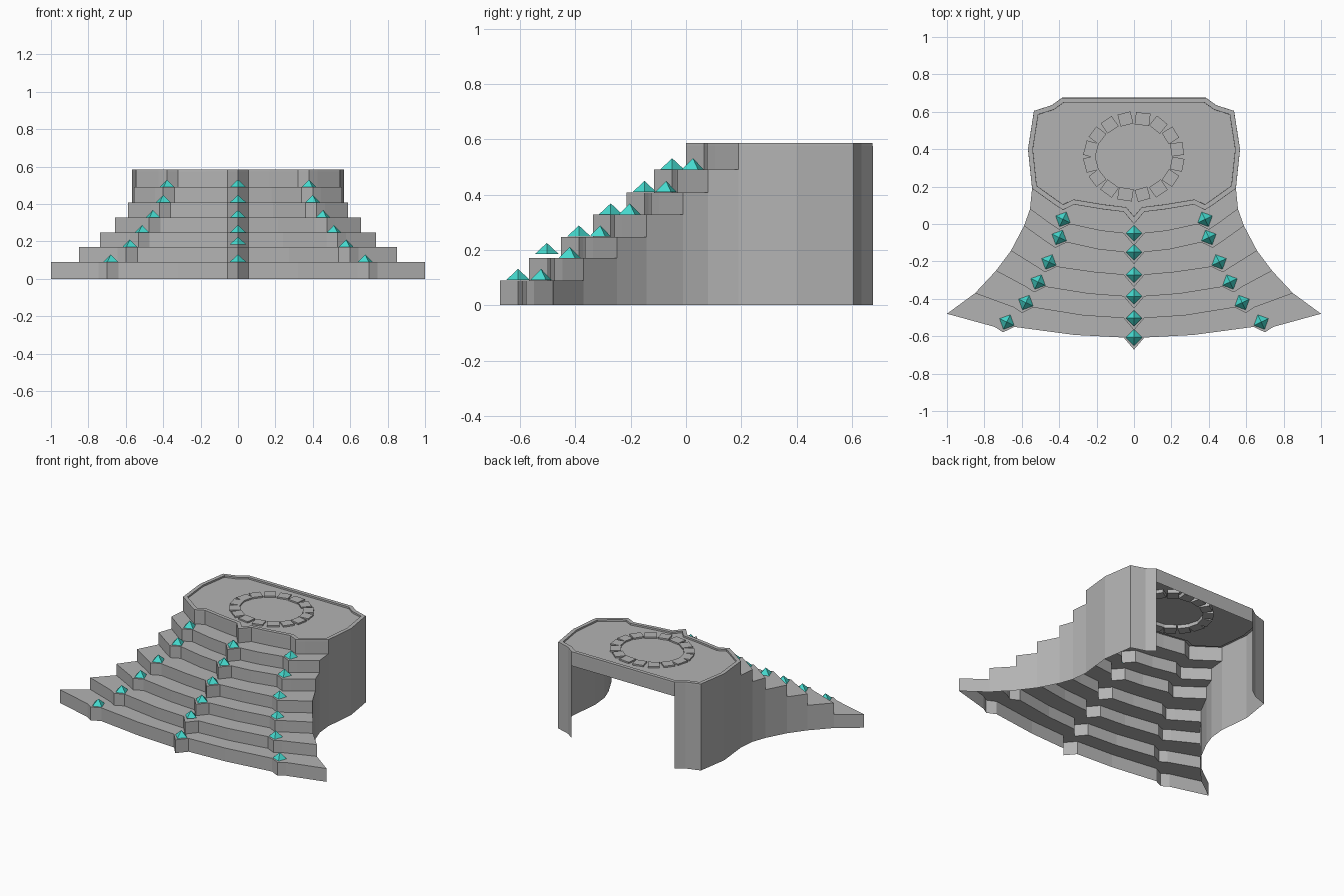
import bpy, bmesh, math, random
from mathutils import Matrix

random.seed(4)
old = bpy.data.objects.get("Cube")
if old:
    bpy.data.objects.remove(old, do_unlink=True)


def material(name, rgb):
    m = bpy.data.materials.new(name)
    m.use_nodes = True
    m.diffuse_color = (*rgb, 1)
    m.node_tree.nodes["Principled BSDF"].inputs["Base Color"].default_value = (*rgb, 1)
    return m


STONE = material("grey stone", (0.45, 0.45, 0.45))
GEM = material("turquoise gem", (0.06, 0.70, 0.62))


def finish(bm, name, mat):
    me = bpy.data.meshes.new(name)
    bm.to_mesh(me)
    bm.free()
    me.materials.append(mat)
    ob = bpy.data.objects.new(name, me)
    bpy.context.collection.objects.link(ob)
    return ob


def strip(bm, low, high):
    """Row of quads between two matching lines of points."""
    a = [bm.verts.new(p) for p in low]
    b = [bm.verts.new(p) for p in high]
    for i in range(len(a) - 1):
        bm.faces.new((a[i], a[i + 1], b[i + 1], b[i]))


def at(line, z):
    return [(x, y, z) for x, y in line]


def flip(line):
    return [(-x, y) for x, y in reversed(line)]


# Per step: top height, outer corner, side point centre, middle front y
heights = [0.09, 0.17, 0.247, 0.327, 0.408, 0.49, 0.575]
corners = [(-1, -.48), (-.85, -.37), (-.738, -.25), (-.658, -.143),
           (-.588, -.01), (-.556, .08), (-.545, .19)]
points = [(-.68, -.524), (-.578, -.42), (-.513, -.31), (-.455, -.203),
          (-.40, -.072), (-.38, .025), (-.36, .13)]
fronts = [-.607, -.503, -.387, -.272, -.15, -.05, .065]


def front_line(i):
    (gx, gy), f = points[i], fronts[i]
    half = [corners[i], (gx - .065, gy - .026), (gx - .02, gy - .055),
            (gx + .04, gy - .026), (gx * .47, f + .014), (-.055, f)]
    return half + [(0, f - .065)] + flip(half)


lines = [front_line(i) for i in range(7)]

# Stairs: risers and treads
bm = bmesh.new()
for i, z in enumerate(heights):
    strip(bm, at(lines[i], heights[i - 1] if i else 0), at(lines[i], z))
    if i < 6:
        strip(bm, at(lines[i], z), at(lines[i + 1], z))
finish(bm, "stairs", STONE)

# Side walls with stepped tops, ending in the rear posts
TOP = heights[-1]
back = [(-.385, .675), (-.44, .635), (-.535, .605), (-.567, .40)]
for side, name in ((1, "right_side_wall"), (-1, "left_side_wall")):
    bm = bmesh.new()
    path = [(p, TOP) for p in back] + [(corners[6], TOP)]
    path += [(corners[i], heights[i]) for i in range(5, -1, -1)]
    for (p, _), (q, z) in zip(path, path[1:]):
        seg = [p, q] if side == 1 else flip([p, q])
        strip(bm, at(seg, 0), at(seg, z))
    finish(bm, name, STONE)

# Lintel over the open back
bm = bmesh.new()
beam = [(.385, .675), (-.385, .675)]
strip(bm, at(beam, heights[5]), at(beam, TOP))
finish(bm, "rear_lintel", STONE)

# Platform with a raised rim band
bm = bmesh.new()
outline = lines[6] + flip(back) + back
deck = bm.faces.new([bm.verts.new(p) for p in at(outline, TOP)])
for width, rise in ((.035, 0), (.0005, .011), (.025, 0), (.0005, -.011)):
    bmesh.ops.inset_individual(bm, faces=[deck], thickness=width, depth=rise,
                               use_even_offset=True)
finish(bm, "platform", STONE)

# Ring of paving stones
bm = bmesh.new()
for k in range(16):
    a = 2 * math.pi * (k + .5) / 16
    spot = Matrix.Translation((.235 * math.cos(a), .36 + .205 * math.sin(a), .568))
    turn = Matrix.Rotation(a + random.uniform(-.1, .1), 4, 'Z')
    size = Matrix.Diagonal((.066, random.uniform(.068, .08), .034, 1))
    bmesh.ops.create_cube(bm, size=1, matrix=spot @ turn @ size)
finish(bm, "paving_ring", STONE)


# Pyramid gems on the points of each step
def gem(name, x, y, z, angle):
    bm = bmesh.new()
    bmesh.ops.create_cone(bm, cap_ends=True, segments=4, radius1=.043, radius2=0,
                          depth=.04, matrix=Matrix.Translation((x, y, z + .02))
                          @ Matrix.Rotation(angle, 4, 'Z'))
    finish(bm, name, GEM)


for i in range(6):
    z = heights[i] + .001
    gx, gy = points[i]
    gem(f"middle_gem_{i + 1}", 0, fronts[i], z + (.014 if i == 1 else 0), 0)
    gem(f"right_gem_{i + 1}", gx, gy, z, math.radians(-25))
    gem(f"left_gem_{i + 1}", -gx, gy, z, math.radians(25))
